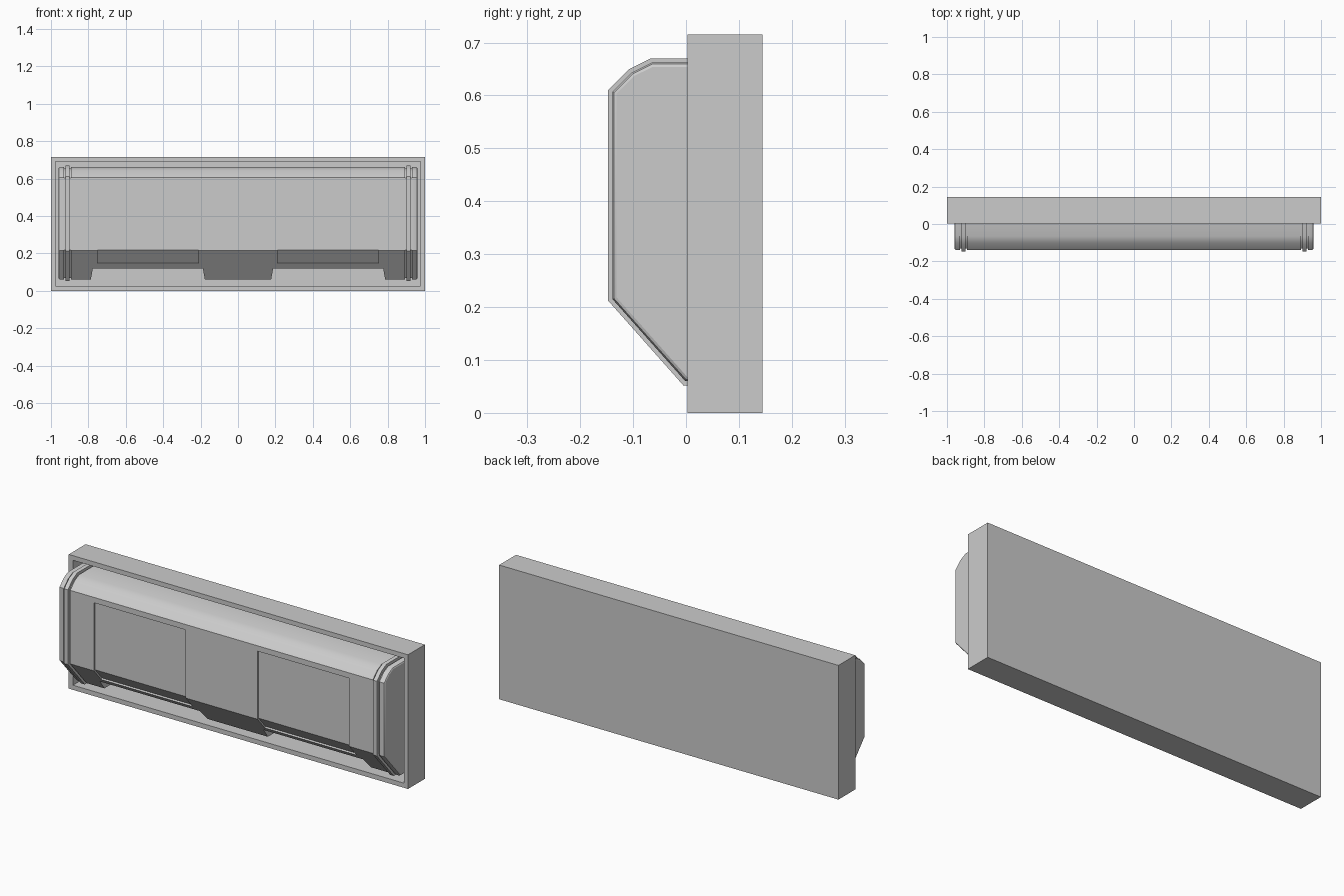
import bpy, bmesh
from math import radians

if "Cube" in bpy.data.objects:
    bpy.data.objects.remove(bpy.data.objects["Cube"])


def finish(bm, name):
    bmesh.ops.recalc_face_normals(bm, faces=bm.faces)
    mesh = bpy.data.meshes.new(name)
    bm.to_mesh(mesh)
    bm.free()
    obj = bpy.data.objects.new(name, mesh)
    bpy.context.collection.objects.link(obj)
    return obj


def loft(name, rings):
    """Skin closed rings of 3D points and cap both ends."""
    bm = bmesh.new()
    loops = [[bm.verts.new(p) for p in ring] for ring in rings]
    n = len(loops[0])
    for a, b in zip(loops, loops[1:]):
        for i in range(n):
            j = (i + 1) % n
            bm.faces.new((a[i], a[j], b[j], b[i]))
    bm.faces.new(loops[0])
    bm.faces.new(loops[-1])
    return finish(bm, name)


def activate(obj):
    bpy.ops.object.select_all(action='DESELECT')
    obj.select_set(True)
    bpy.context.view_layer.objects.active = obj


def cut(obj, cutter):
    cutter.hide_render = True
    mod = obj.modifiers.new("cut", 'BOOLEAN')
    mod.operation = 'DIFFERENCE'
    mod.solver = 'EXACT'
    mod.object = cutter
    activate(obj)
    bpy.ops.object.modifier_apply(modifier=mod.name)
    bpy.data.objects.remove(cutter, do_unlink=True)


# Housing: open-fronted tray
bm = bmesh.new()
bmesh.ops.create_cube(bm, size=1)
for v in bm.verts:
    v.co = (v.co.x * 2, 0.074 + v.co.y * 0.142, 0.3575 + v.co.z * 0.715)
bm.normal_update()
front = min(bm.faces, key=lambda f: f.calc_center_median().y)
bmesh.ops.inset_region(bm, faces=[front], thickness=0.035)
floor = bmesh.ops.extrude_discrete_faces(bm, faces=[front])['faces'][0]
for v in floor.verts:
    v.co.y = 0.122
finish(bm, "housing_tray")

# Cover: one side profile, inset by a varying amount along its length
BACK = 0.13


def section(x, d):
    pts = [(BACK, 0.67 - d), (-0.067 + 0.24 * d, 0.67 - d),
           (-0.107 + 0.59 * d, 0.65 - 0.82 * d),
           (-0.147 + d, 0.61 - 0.41 * d), (-0.147 + d, 0.212 + 0.38 * d),
           (-0.005 + 0.45 * d, 0.052 + d), (BACK, 0.052 + d)]
    return [(x, y, z) for y, z in pts]


# rounded end, end band, groove, raised rib, groove, main span
half = [(0.96, 0.016), (0.957, 0.011), (0.95, 0.008), (0.93, 0.008),
        (0.93, 0.016), (0.922, 0.016), (0.922, 0.0), (0.90, 0.0),
        (0.90, 0.016), (0.892, 0.016), (0.892, 0.008)]
stations = [(-x, d) for x, d in half] + half[::-1]
cover = loft("front_cover", [section(x, d) for x, d in stations])

# Sunken panels that follow the bend, and notches in the lower edge
panel = [(-0.131, 0.578), (-0.131, 0.218), (-0.071, 0.151),
         (-0.0935, 0.131), (-0.3, 0.1), (-0.3, 0.578)]
notch = [(0.17, 0.02), (0.177, 0.06), (0.188, 0.12),
         (0.776, 0.12), (0.787, 0.06), (0.794, 0.02)]
for s in (-1, 1):
    cut(cover, loft("panel_cutter",
                    [[(s * x, y, z) for y, z in panel] for x in (0.212, 0.752)]))
    cut(cover, loft("notch_cutter",
                    [[(s * x, y, z) for x, z in notch] for y in (-0.3, 0.2)]))

activate(cover)
bpy.ops.object.shade_smooth_by_angle(angle=radians(30))
